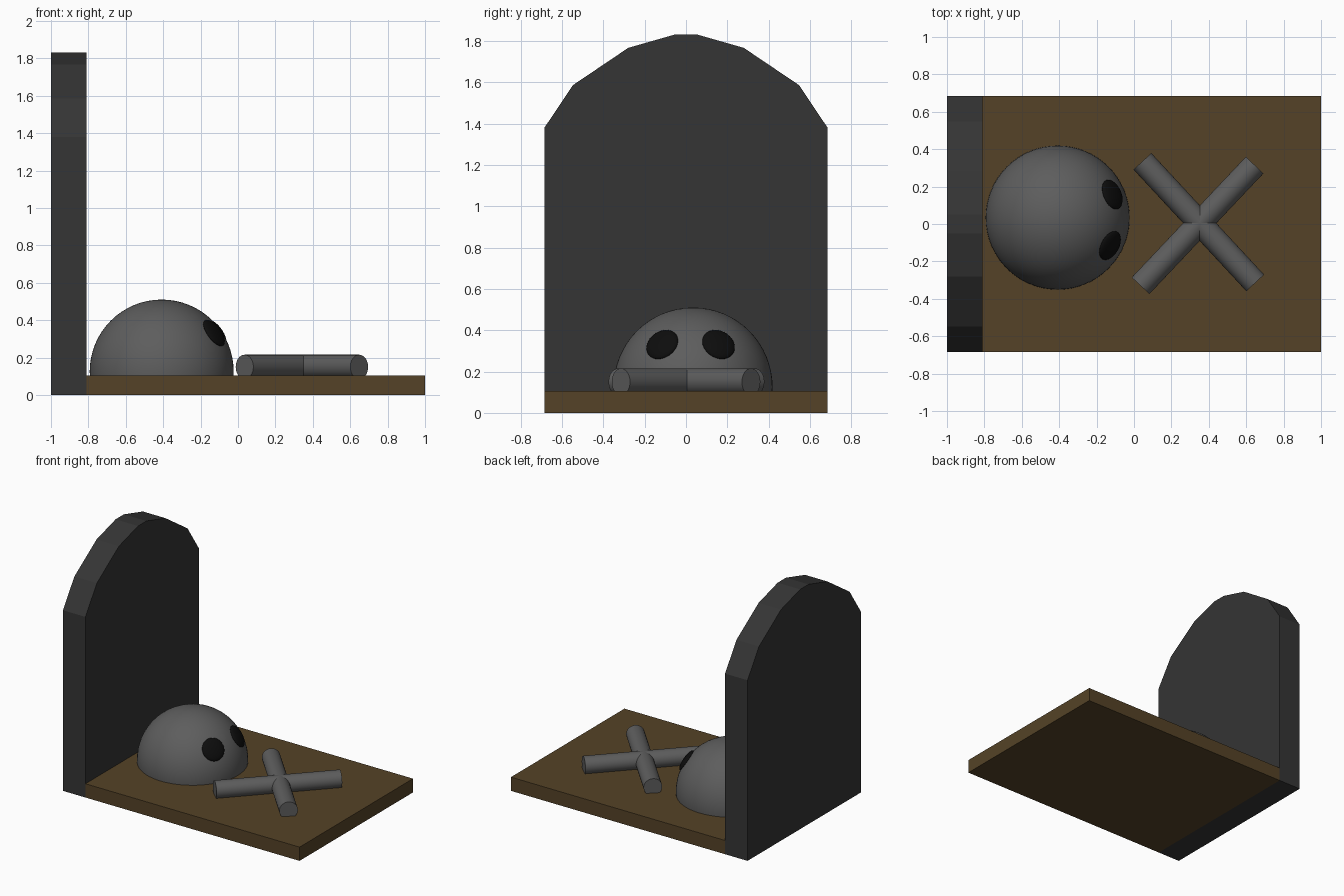
import bpy, bmesh, math
from mathutils import Vector, Matrix

if "Cube" in bpy.data.objects:
    bpy.data.objects.remove(bpy.data.objects["Cube"])


def material(name, rgb):
    m = bpy.data.materials.new(name)
    m.diffuse_color = (*rgb, 1)
    m.use_nodes = True
    m.node_tree.nodes["Principled BSDF"].inputs["Base Color"].default_value = m.diffuse_color
    return m


STONE = material("dark_stone", (0.035, 0.035, 0.035))
BONE = material("grey_bone", (0.11, 0.11, 0.11))
SOIL = material("brown_soil", (0.09, 0.055, 0.02))
BLACK = material("black", (0.004, 0.004, 0.004))


def finish(name, bm, mat, smooth=False):
    bmesh.ops.recalc_face_normals(bm, faces=bm.faces[:])
    me = bpy.data.meshes.new(name)
    bm.to_mesh(me)
    bm.free()
    ob = bpy.data.objects.new(name, me)
    bpy.context.collection.objects.link(ob)
    me.materials.append(mat)
    if smooth:
        bpy.ops.object.select_all(action='DESELECT')
        ob.select_set(True)
        bpy.context.view_layer.objects.active = ob
        bpy.ops.object.shade_smooth_by_angle(angle=math.radians(35))
    return ob


def extrude_x(name, profile, x0, x1, mat):
    """Extrude a closed (y, z) profile from x0 to x1."""
    bm = bmesh.new()
    face = bm.faces.new([bm.verts.new((x0, y, z)) for y, z in profile])
    ext = bmesh.ops.extrude_face_region(bm, geom=[face])
    bmesh.ops.translate(bm, vec=(x1 - x0, 0, 0),
                        verts=[v for v in ext["geom"] if isinstance(v, bmesh.types.BMVert)])
    return finish(name, bm, mat)


# Headstone with a faceted rounded top
half = [(0.685, 0), (0.685, 1.38), (0.547, 1.586), (0.28, 1.766), (0.05, 1.832)]
extrude_x("headstone", half + [(-y, z) for y, z in reversed(half)], -1, -0.81, STONE)

# Ground slab
extrude_x("grave_slab", [(0.685, 0), (0.685, 0.105), (-0.685, 0.105), (-0.685, 0)],
          -0.81, 1, SOIL)

# Skull dome, cut off just inside the slab
centre, radius = Vector((-0.408, 0.034, 0.125)), 0.385
bm = bmesh.new()
bmesh.ops.create_uvsphere(bm, u_segments=64, v_segments=32, radius=radius,
                          matrix=Matrix.Translation(centre))
cut = bmesh.ops.bisect_plane(bm, geom=bm.verts[:] + bm.edges[:] + bm.faces[:],
                             plane_co=(0, 0, 0.1), plane_no=(0, 0, 1), clear_inner=True)
bmesh.ops.holes_fill(bm, edges=[e for e in bm.edges if e.is_boundary], sides=0)
finish("skull_dome", bm, BONE, True)

# Eye sockets: flattened spheres lying on the dome
for side, y in (("left", 0.16), ("right", -0.118)):
    dy, dz = y - centre.y, 0.21
    n = Vector((math.sqrt(radius**2 - dy**2 - dz**2), dy, dz)).normalized()
    bm = bmesh.new()
    place = (Matrix.Translation(centre + n * (radius - 0.008))
             @ n.to_track_quat('Z', 'Y').to_matrix().to_4x4()
             @ Matrix.Diagonal((0.083, 0.083, 0.025, 1)))
    bmesh.ops.create_uvsphere(bm, u_segments=32, v_segments=16, radius=1, matrix=place)
    finish(f"{side}_eye_socket", bm, BLACK, True)

# Crossed bones, partly sunk in the slab
for name, a, b in (("bone_a", (0.045, 0.335), (0.648, -0.315)),
                   ("bone_b", (0.035, -0.33), (0.645, 0.315))):
    a, b = Vector((*a, 0.15)), Vector((*b, 0.15))
    bm = bmesh.new()
    place = (Matrix.Translation((a + b) / 2)
             @ (b - a).to_track_quat('Z', 'Y').to_matrix().to_4x4())
    bmesh.ops.create_cone(bm, cap_ends=True, segments=32, radius1=0.065, radius2=0.065,
                          depth=(b - a).length, matrix=place)
    finish(name, bm, BONE, True)
